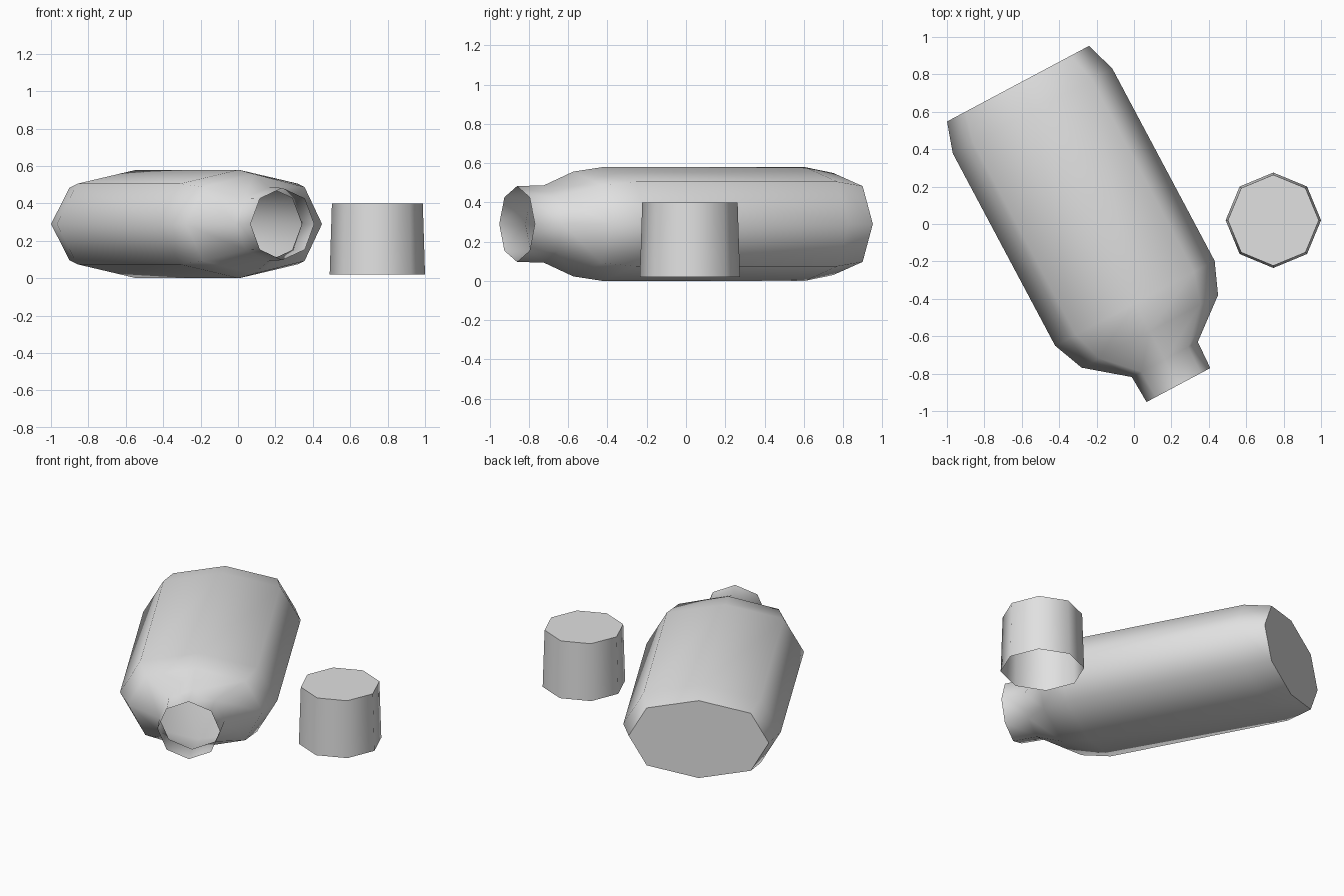
import bpy
import bmesh
from math import atan2, cos, sin, pi, radians
from mathutils import Matrix

default_cube = bpy.data.objects.get("Cube")
if default_cube:
    bpy.data.objects.remove(default_cube, do_unlink=True)

grey = bpy.data.materials.new("light_grey")
grey.use_nodes = True
colour = (0.75, 0.75, 0.75, 1)
grey.diffuse_color = colour
grey.node_tree.nodes["Principled BSDF"].inputs["Base Color"].default_value = colour

SIDES = 8


def octagon(width, depth, squareness):
    """Eight points; squareness pushes the diagonal corners outwards."""
    points = []
    for i in range(SIDES):
        a = i * 2 * pi / SIDES
        k = squareness if i % 2 else 1
        points.append((width * cos(a) * k, depth * sin(a) * k))
    return points


def shell(name, rings, matrix, closed_end):
    """Loft octagons (height, half width, half depth, squareness), one end closed."""
    bm = bmesh.new()
    loops = [[bm.verts.new((x, y, h)) for x, y in octagon(w, d, s)]
             for h, w, d, s in rings]
    for low, high in zip(loops, loops[1:]):
        for i in range(SIDES):
            j = (i + 1) % SIDES
            bm.faces.new((low[i], low[j], high[j], high[i]))
    if closed_end == "first":
        bm.faces.new(loops[0][::-1])
    else:
        bm.faces.new(loops[-1])
    bm.transform(matrix)
    mesh = bpy.data.meshes.new(name)
    bm.to_mesh(mesh)
    bm.free()
    mesh.materials.append(grey)
    obj = bpy.data.objects.new(name, mesh)
    bpy.context.collection.objects.link(obj)
    bpy.ops.object.select_all(action="DESELECT")
    obj.select_set(True)
    bpy.context.view_layer.objects.active = obj
    bpy.ops.object.shade_smooth_by_angle(angle=radians(65))
    return obj


# Flattened bottle lying on its side, base at the back, open neck at the front
heading = atan2(0.47, 0.883)
lying = (Matrix.Translation((-0.62, 0.75, 0.29))
         @ Matrix.Rotation(heading, 4, "Z")
         @ Matrix.Rotation(pi / 2, 4, "X"))
shell("bottle", [
    (0, 0.43, 0.26, 1.05),
    (0.165, 0.483, 0.29, 1.05),
    (1.33, 0.483, 0.29, 1.05),
    (1.5, 0.413, 0.267, 1.05),
    (1.67, 0.2, 0.197, 1),
    (1.825, 0.193, 0.193, 1),
], lying, "first")

# Cap standing beside it, open underneath
shell("cap", [
    (0.02, 0.255, 0.255, 1),
    (0.40, 0.243, 0.243, 1),
], Matrix.Translation((0.745, 0.02, 0)), "last")
